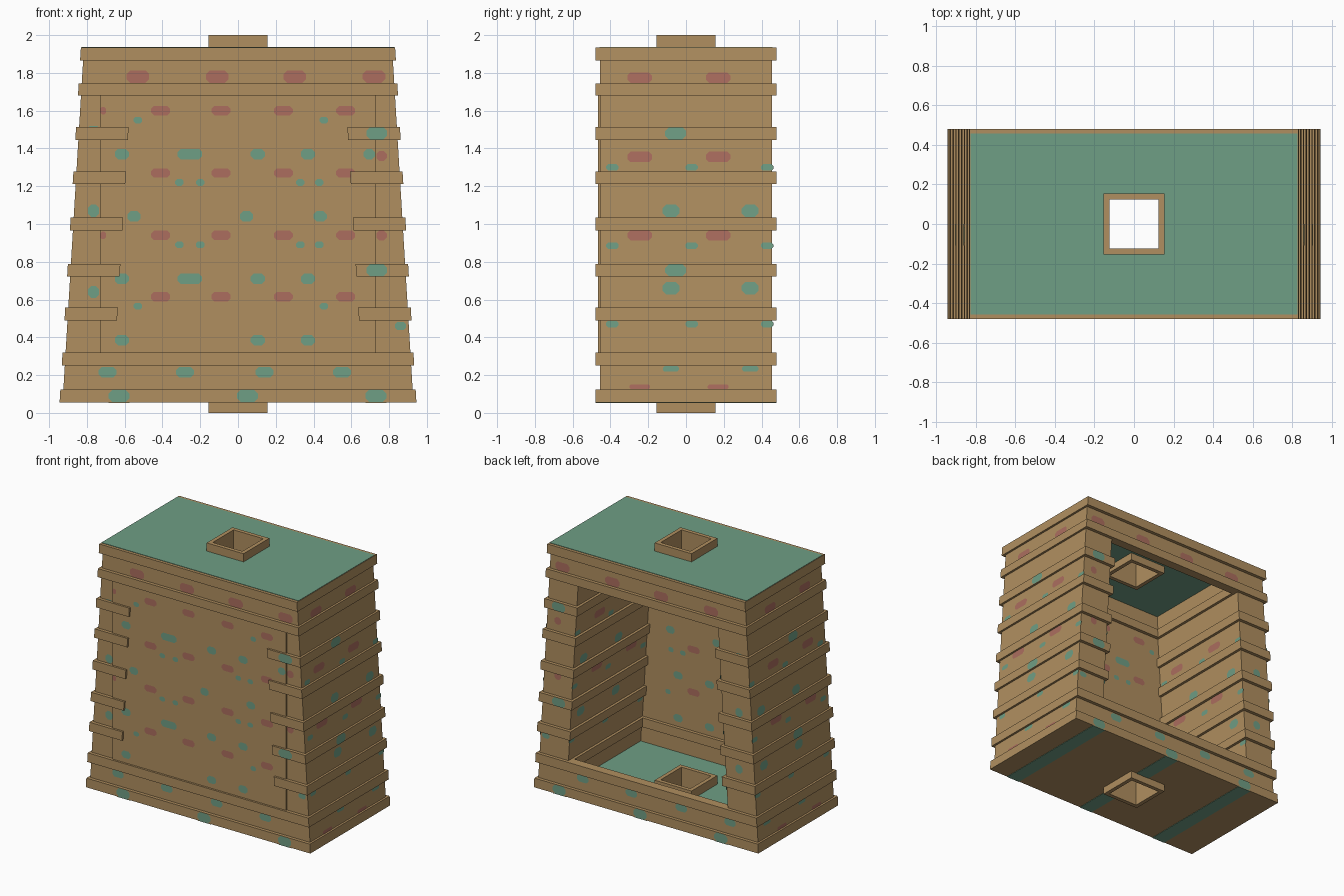
import bpy
import bmesh
import math
from mathutils import Vector

cube = bpy.data.objects.get("Cube")
if cube:
    bpy.data.objects.remove(cube)


def material(name, rgb):
    m = bpy.data.materials.new(name)
    m.use_nodes = True
    m.diffuse_color = (*rgb, 1)
    m.node_tree.nodes["Principled BSDF"].inputs["Base Color"].default_value = (*rgb, 1)
    return m


wood = material("tan wood", (0.434, 0.274, 0.116))
teal = material("teal", (0.159, 0.342, 0.233))
red = material("faded red", (0.413, 0.155, 0.113))


def finish(name, bm, mat):
    mesh = bpy.data.meshes.new(name)
    bm.to_mesh(mesh)
    bm.free()
    mesh.materials.append(mat)
    obj = bpy.data.objects.new(name, mesh)
    bpy.context.collection.objects.link(obj)
    return obj


# The body leans inward with height
def lean(base):
    return lambda z: base - 0.06 * z


def straight(value):
    return lambda z: value


band_out, band_in = lean(0.948), lean(0.67)
wall_out, wall_in = lean(0.932), lean(0.69)
BAND_Y, WALL_Y = 0.48, 0.455


def ring(name, z0, z1, out_x, out_y, in_x, in_y, mat=wood):
    """Rectangular frame whose widths follow functions of height."""
    bm = bmesh.new()
    loops = []
    for fx, y, z in ((out_x, out_y, z0), (out_x, out_y, z1), (in_x, in_y, z1), (in_x, in_y, z0)):
        x = fx(z)
        loops.append([bm.verts.new(p) for p in ((-x, -y, z), (x, -y, z), (x, y, z), (-x, y, z))])
    for k in range(4):
        a, b = loops[k], loops[(k + 1) % 4]
        for i in range(4):
            j = (i + 1) % 4
            bm.faces.new((a[i], a[j], b[j], b[i]))
    bmesh.ops.recalc_face_normals(bm, faces=bm.faces)
    return finish(name, bm, mat)


def block(name, z0, z1, x_in, x_out, y0, y1, side=1, mat=wood):
    """Box whose two x faces follow functions of height."""
    bm = bmesh.new()
    low, high = [[bm.verts.new((side * x, y, z)) for x, y in
                  ((x_in(z), y0), (x_out(z), y0), (x_out(z), y1), (x_in(z), y1))]
                 for z in (z0, z1)]
    bm.faces.new(low)
    bm.faces.new(high)
    for i in range(4):
        j = (i + 1) % 4
        bm.faces.new((low[i], low[j], high[j], high[i]))
    bmesh.ops.recalc_face_normals(bm, faces=bm.faces)
    return finish(name, bm, mat)


def spots(name, rows, place, outward):
    """Thin rounded patches laid on a surface; place maps (across, z) to a point."""
    for mat in (teal, red):
        bm = bmesh.new()
        for colour, z, w, h, centres in rows:
            if colour is not mat:
                continue
            c = min(w, h) * 0.3
            corners = [(sx * (w / 2 - dx), sz * (h / 2 - dz))
                       for sx, sz, cuts in ((1, 1, ((0, c), (c, 0))), (-1, 1, ((c, 0), (0, c))),
                                            (-1, -1, ((0, c), (c, 0))), (1, -1, ((c, 0), (0, c))))
                       for dx, dz in cuts]
            for a in centres:
                face = bm.faces.new([bm.verts.new(place(a + u, z + v)) for u, v in corners])
                face.normal_update()
                if face.normal.dot(Vector(outward)) < 0:
                    face.normal_flip()
        if bm.faces:
            finish(f"{name} {mat.name} patches", bm, mat)
        else:
            bm.free()


# Base and top slabs with square collars round the through holes
hole, collar = straight(0.14), straight(0.155)
for name, z0, z1 in (("base", 0.055, 0.125), ("top", 1.865, 1.935)):
    ring(name + "_slab", z0, z1, band_out, BAND_Y, hole, 0.14)
for name, z0, z1 in (("base", 0, 0.195), ("top", 1.805, 2)):
    ring(name + "_collar", z0, z1, collar, 0.155, straight(0.125), 0.125)

# Teal sheets on the roof, ceiling and floor
ring("roof_sheet", 1.934, 1.938, straight(0.829), 0.457, hole, 0.14, teal)
ring("ceiling_sheet", 1.861, 1.866, wall_in, 0.43, hole, 0.14, teal)
ring("floor_sheet", 0.124, 0.129, wall_in, 0.43, hole, 0.14, teal)

# Rim walls and raised bands above the base and below the top
ring("base_rim", 0.125, 0.25, wall_out, WALL_Y, wall_in, 0.43)
ring("base_band", 0.25, 0.32, band_out, BAND_Y, band_in, 0.41)
ring("top_rim", 1.745, 1.865, wall_out, WALL_Y, wall_in, 0.43)
ring("top_band", 1.68, 1.745, band_out, BAND_Y, band_in, 0.41)

# Side walls wrapped by straps
strap_heights = (0.523, 0.755, 1.0, 1.245, 1.48)
for label, side in (("left", 1), ("right", -1)):
    block(label + "_wall", 0.32, 1.68, wall_in, wall_out, -WALL_Y, WALL_Y, side)
    for n, z in enumerate(strap_heights):
        block(f"{label}_strap_{n + 1}", z - 0.034, z + 0.034, band_in, band_out,
              -BAND_Y, BAND_Y, side)

# Front panel; the back stays open
block("front_panel", 0.32, 1.68, straight(-0.73), straight(0.73), -0.465, -0.435)

# Patches on both faces of the front panel
pink_x = (-0.41, -0.09, 0.24, 0.57)
panel_rows = [(red, z, 0.1, 0.05, pink_x) for z in (0.615, 0.94, 1.27, 1.6)]
panel_rows += [(teal, z, 0.075, 0.055, (-0.615, 0.105, 0.37)) for z in (0.385, 0.71, 1.37)]
panel_rows += [(teal, z, 0.13, 0.055, (-0.255,)) for z in (0.71, 1.37)]
panel_rows += [(teal, 1.04, 0.07, 0.055, (-0.55, 0.045, 0.435))]
panel_rows += [(teal, z, 0.045, 0.035, (-0.31, -0.2, 0.33, 0.43)) for z in (0.89, 1.22)]
panel_rows += [(teal, z, 0.045, 0.035, (-0.53, 0.455)) for z in (0.565, 1.55)]
outer_rows = panel_rows + [(teal, 1.37, 0.06, 0.055, (0.695,)),
                           (red, 1.6, 0.03, 0.04, (-0.714,)), (red, 0.94, 0.03, 0.04, (-0.714,))]
spots("panel front", outer_rows, lambda a, z: (a, -0.467, z), (0, -1, 0))
inner_rows = [(m, z, w, h, [a for a in xs if abs(a) < 0.55]) for m, z, w, h, xs in panel_rows]
spots("panel inside", inner_rows, lambda a, z: (a, -0.433, z), (0, 1, 0))

# Patches on the front and back rims, posts, straps and slab edges
rim_rows = [(red, 1.78, 0.12, 0.065, (-0.53, -0.11, 0.3, 0.72)),
            (teal, 0.215, 0.095, 0.055, (-0.69, -0.28, 0.14, 0.55))]
post_rows = [(teal, z, 0.06, 0.065, (-0.765,)) for z in (0.64, 1.07)]
post_rows += [(red, z, 0.055, 0.055, (0.76,)) for z in (0.94, 1.36)]
post_rows += [(teal, 0.46, 0.06, 0.04, (0.86,)), (teal, 1.51, 0.05, 0.02, (-0.765,))]
edge_rows = [(teal, 0.09, 0.11, 0.066, (-0.63, 0.05, 0.73))]
edge_rows += [(teal, z, 0.11, 0.064, (0.735,)) for z in (0.755, 1.48)]
for label, s in (("front", -1), ("back", 1)):
    spots(label + " wall", rim_rows + post_rows,
          lambda a, z: (a, s * (WALL_Y + 0.002), z), (0, s, 0))
    spots(label + " band", edge_rows, lambda a, z: (a, s * (BAND_Y + 0.002), z), (0, s, 0))

# Patches on the outer and inner faces of the side walls
pair, trio = (-0.245, 0.17), (-0.39, 0.03, 0.43)
hall_rows = [(red, z, 0.13, 0.055, pair) for z in (0.94, 1.355)]
hall_rows += [(teal, z, 0.09, 0.065, (-0.08, 0.34)) for z in (0.66, 1.07)]
hall_rows += [(teal, z, 0.065, 0.035, trio) for z in (0.47, 0.885, 1.3)]
side_rows = hall_rows + [(red, 1.775, 0.13, 0.055, pair), (red, 0.138, 0.11, 0.025, pair),
                         (teal, 0.233, 0.085, 0.03, (-0.08, 0.34))]
strap_rows = [(teal, z, 0.11, 0.064, (-0.055,)) for z in (0.755, 1.48)]
for label, s in (("left", 1), ("right", -1)):
    spots(label + " side", side_rows, lambda a, z: (s * (wall_out(z) + 0.002), a, z), (s, 0, 0))
    spots(label + " inside", hall_rows, lambda a, z: (s * (wall_in(z) - 0.002), a, z), (-s, 0, 0))
    spots(label + " strap", strap_rows, lambda a, z: (s * (band_out(z) + 0.002), a, z), (s, 0, 0))

# Teal stripes across the underside, split by the collar
for n, x in enumerate((-0.63, 0.05, 0.73)):
    for y0, y1 in ((-BAND_Y, -0.155), (-0.155, 0.155), (0.155, BAND_Y)):
        if y0 < 0 < y1 and abs(x) < 0.155:
            continue
        block(f"underside_stripe_{n + 1}", 0.052, 0.056, straight(x - 0.055),
              straight(x + 0.055), y0, y1, mat=teal)
